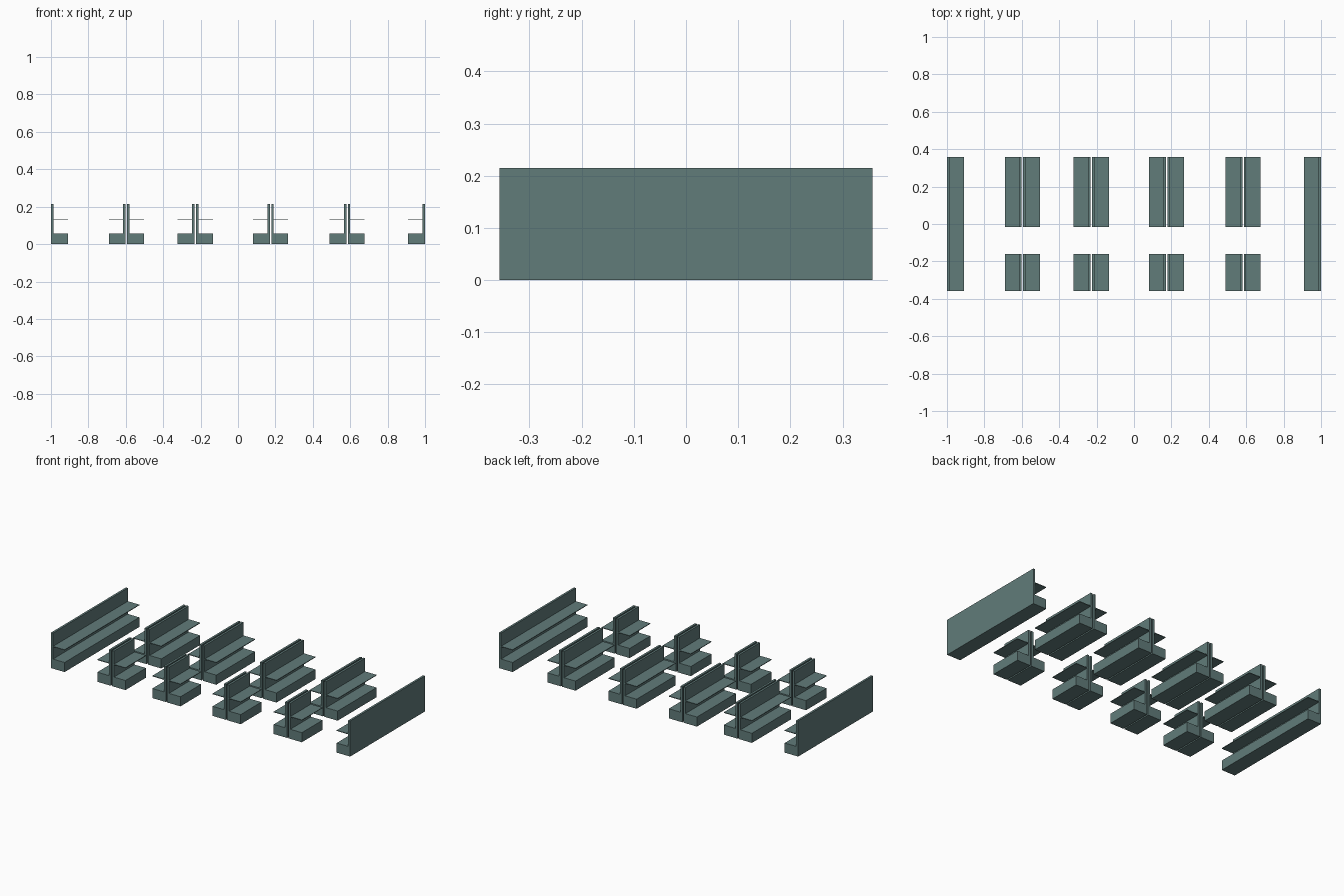
import bpy

if "Cube" in bpy.data.objects:
    bpy.data.objects.remove(bpy.data.objects["Cube"])

mat = bpy.data.materials.new("grey teal")
mat.diffuse_color = (0.12, 0.20, 0.195, 1)
mat.use_nodes = True
mat.node_tree.nodes["Principled BSDF"].inputs["Base Color"].default_value = mat.diffuse_color

HEIGHT, DEPTH, PANEL = 0.215, 0.09, 0.013
BASE_H, SHELF_Z, SHELF_T = 0.058, 0.133, 0.004


def box(name, x, y, z):
    """Box from (min, max) ranges on each axis."""
    x, y, z = sorted(x), sorted(y), sorted(z)
    v = [(a, b, c) for a in x for b in y for c in z]
    f = [(0, 1, 3, 2), (4, 6, 7, 5), (0, 4, 5, 1), (2, 3, 7, 6), (0, 2, 6, 4), (1, 5, 7, 3)]
    me = bpy.data.meshes.new(name)
    me.from_pydata(v, [], f)
    me.materials.append(mat)
    ob = bpy.data.objects.new(name, me)
    bpy.context.collection.objects.link(ob)


def shelf_unit(name, back_x, side, y):
    """Back panel at back_x, with plinth and shelf reaching towards side (+1 / -1)."""
    inner, front = back_x + side * PANEL, back_x + side * DEPTH
    box(name + "_back_panel", (back_x, inner), y, (0, HEIGHT))
    box(name + "_plinth", (inner, front), y, (0, BASE_H))
    box(name + "_shelf", (inner, front), y, (SHELF_Z - SHELF_T / 2, SHELF_Z + SHELF_T / 2))


# Long single-sided units along the two ends
shelf_unit("left_wall_unit", -1, 1, (-0.357, 0.357))
shelf_unit("right_wall_unit", 1, -1, (-0.357, 0.357))

# Back-to-back gondolas: a long rear and a short front run in each row
GAP = 0.004
for i, cx in enumerate((-0.597, -0.229, 0.174, 0.583), 1):
    for run, y in (("rear", (-0.015, 0.357)), ("front", (-0.357, -0.16))):
        for label, side in (("left", -1), ("right", 1)):
            shelf_unit(f"row_{i}_{run}_{label}", cx + side * GAP, side, y)
